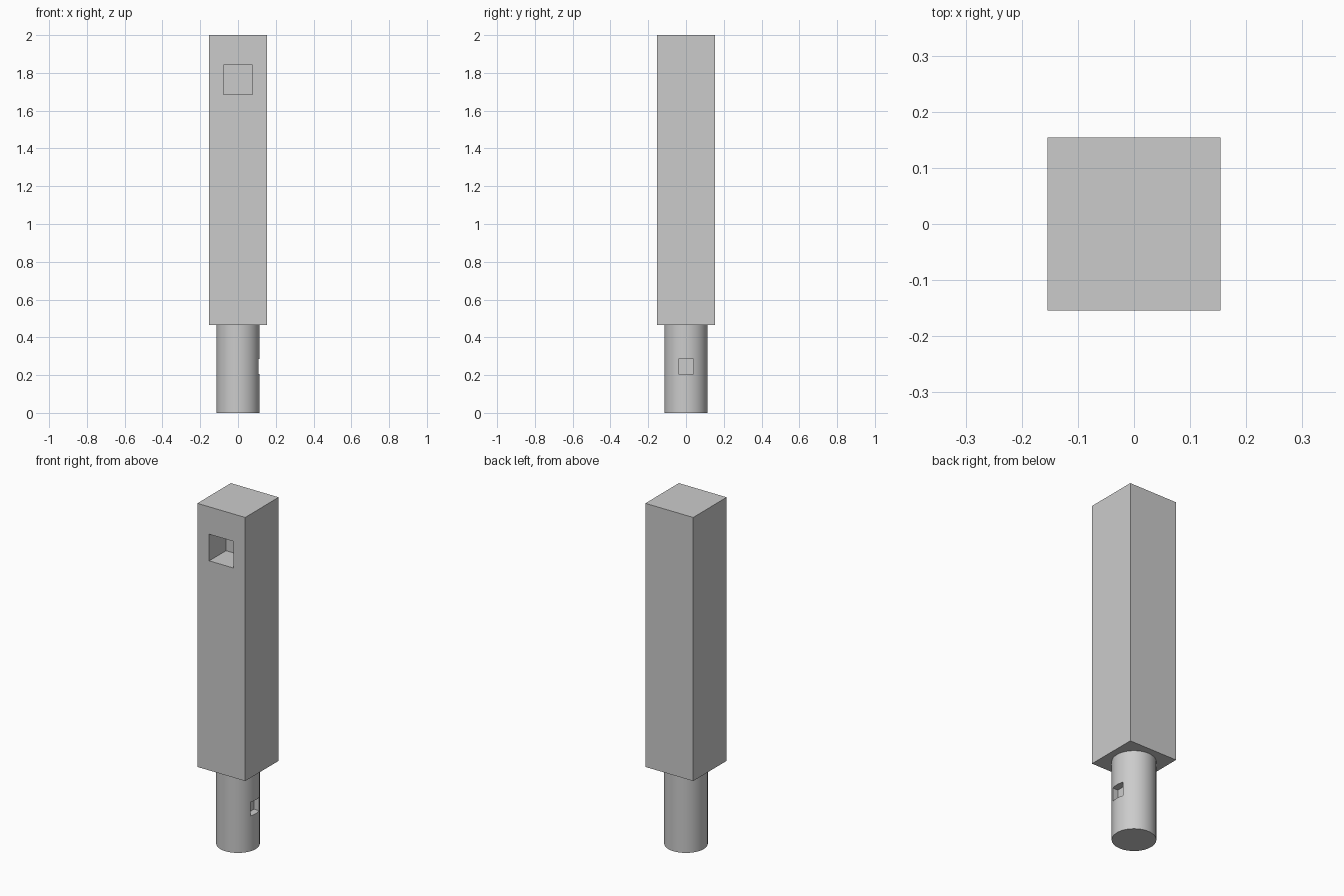
import bpy
import math

cube = bpy.data.objects.get("Cube")
if cube:
    bpy.data.objects.remove(cube, do_unlink=True)

# One plain grey for the whole model
grey = bpy.data.materials.new("plain grey")
grey.use_nodes = True
colour = (0.6, 0.6, 0.6, 1)
grey.diffuse_color = colour
grey.node_tree.nodes["Principled BSDF"].inputs["Base Color"].default_value = colour

HALF = 0.154       # half width of the square bar
RADIUS = 0.115     # peg radius
SHOULDER = 0.465   # height where the bar meets the peg
TOP = 2.0


def box(name, centre, size):
    bpy.ops.mesh.primitive_cube_add(size=1, location=centre)
    obj = bpy.context.object
    obj.name = name
    obj.scale = size
    bpy.ops.object.transform_apply(location=False, rotation=False, scale=True)
    return obj


def cut_pocket(obj, centre, size):
    """Cut a blind square pocket of the given size into obj."""
    cutter = box("pocket_cutter", centre, (size, size, size))
    cutter.hide_render = True
    cutter.data.materials.append(grey)
    mod = obj.modifiers.new("pocket", "BOOLEAN")
    mod.operation = "DIFFERENCE"
    mod.solver = "EXACT"
    mod.object = cutter
    bpy.ops.object.select_all(action="DESELECT")
    obj.select_set(True)
    bpy.context.view_layer.objects.active = obj
    bpy.ops.object.modifier_apply(modifier=mod.name)
    bpy.data.objects.remove(cutter, do_unlink=True)


# Square bar with a pocket reaching its middle from the front
bar = box("square_bar", (0, 0, (SHOULDER + TOP) / 2),
          (2 * HALF, 2 * HALF, TOP - SHOULDER))
bar.data.materials.append(grey)
cut_pocket(bar, (0, -HALF / 2, 1.763), 0.155)

# Round peg with a small pocket centred on its left surface
bpy.ops.mesh.primitive_cylinder_add(vertices=96, radius=RADIUS, depth=SHOULDER,
                                    location=(0, 0, SHOULDER / 2))
peg = bpy.context.object
peg.name = "round_peg"
peg.data.materials.append(grey)
cut_pocket(peg, (RADIUS, 0, 0.246), 0.08)
bpy.ops.object.shade_smooth_by_angle(angle=math.radians(30))
